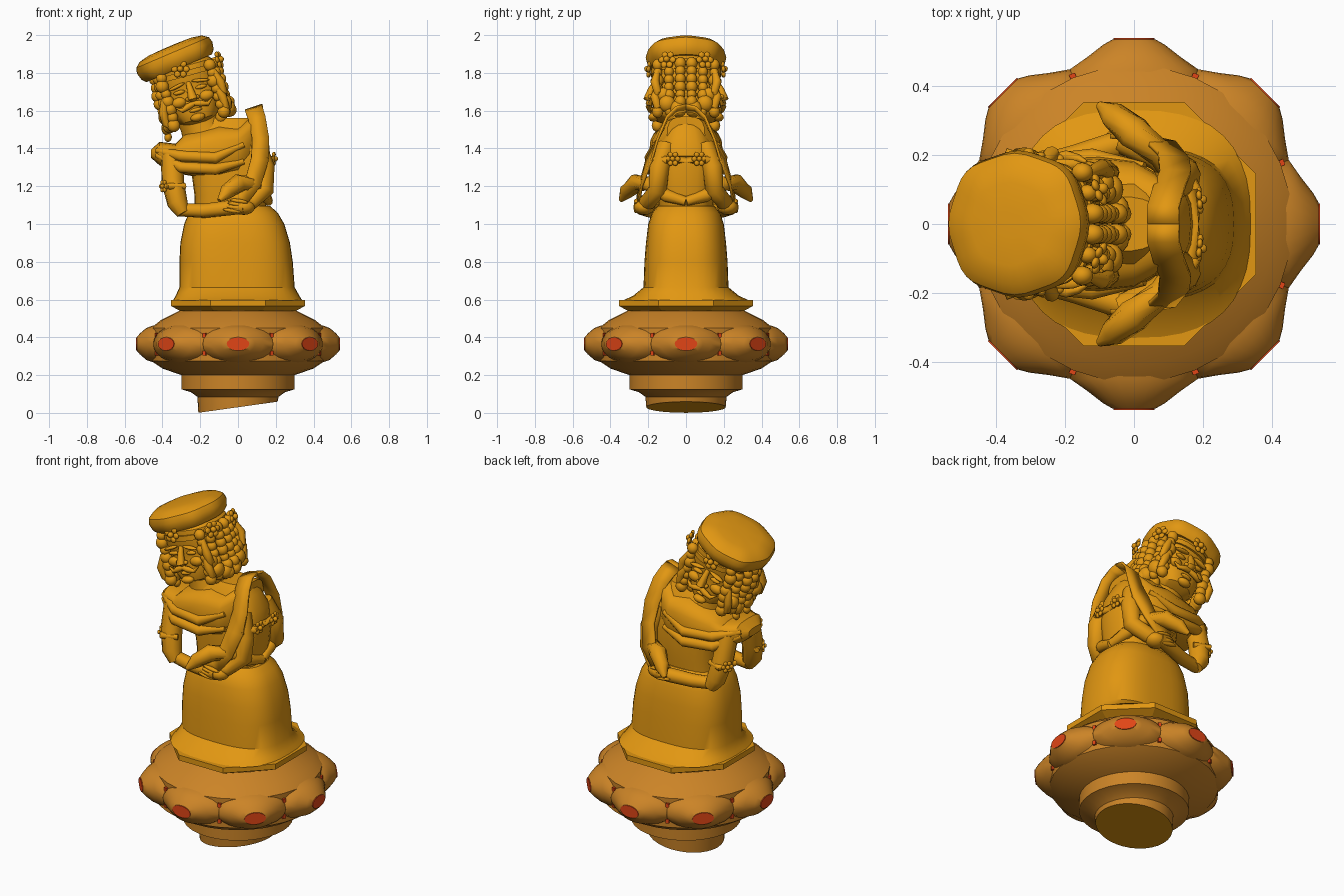
import bpy, bmesh, math, random
from mathutils import Vector, Matrix

if "Cube" in bpy.data.objects:
    bpy.data.objects.remove(bpy.data.objects["Cube"])

random.seed(4)


def material(name, col):
    m = bpy.data.materials.new(name)
    m.diffuse_color = (*col, 1)
    m.use_nodes = True
    m.node_tree.nodes["Principled BSDF"].inputs["Base Color"].default_value = m.diffuse_color
    return m


GOLD = material("gold", (0.76, 0.31, 0.006))
BRONZE = material("bronze", (0.60, 0.23, 0.02))
RED = material("red_enamel", (0.75, 0.06, 0.008))


def finish(name, bm, mat=GOLD, mirror=False, angle=35):
    """bmesh to object, optionally mirrored across y = 0"""
    bmesh.ops.recalc_face_normals(bm, faces=bm.faces)
    me = bpy.data.meshes.new(name)
    bm.to_mesh(me)
    bm.free()
    ob = bpy.data.objects.new(name, me)
    bpy.context.collection.objects.link(ob)
    me.materials.append(mat)
    bpy.ops.object.select_all(action='DESELECT')
    bpy.context.view_layer.objects.active = ob
    ob.select_set(True)
    if angle:
        bpy.ops.object.shade_smooth_by_angle(angle=math.radians(angle))
    if mirror:
        md = ob.modifiers.new("mirror_y", 'MIRROR')
        md.use_axis = (False, True, False)
        md.use_mirror_merge = False
    return ob


def ring(cx, cy, z, rx, ry, n=32, p=2.0, turn=0.0):
    out = []
    for i in range(n):
        a = turn + math.tau * i / n
        c, s = math.cos(a), math.sin(a)
        out.append(Vector((cx + rx * math.copysign(abs(c) ** (2 / p), c),
                           cy + ry * math.copysign(abs(s) ** (2 / p), s), z)))
    return out


def loft_into(bm, rings):
    vs = [[bm.verts.new(v) for v in r] for r in rings]
    n = len(rings[0])
    for a, b in zip(vs, vs[1:]):
        for i in range(n):
            j = (i + 1) % n
            bm.faces.new((a[i], a[j], b[j], b[i]))
    bm.faces.new(vs[0][::-1])
    bm.faces.new(vs[-1])


def loft(name, rings, mat=GOLD, M=None, **kw):
    bm = bmesh.new()
    loft_into(bm, [[M @ v for v in r] if M else r for r in rings])
    return finish(name, bm, mat, **kw)


def tube(name, pts, radii, M=Matrix(), n=10, mirror=True):
    pts = [M @ Vector(p) for p in pts]
    rings = []
    for i, p in enumerate(pts):
        t = (pts[min(i + 1, len(pts) - 1)] - pts[max(i - 1, 0)]).normalized()
        u = t.cross(Vector((0.12, 1, 0.08))).normalized()
        w = t.cross(u)
        rings.append([p + radii[i] * (u * math.cos(math.tau * k / n) + w * math.sin(math.tau * k / n))
                      for k in range(n)])
    return loft(name, rings, mirror=mirror, angle=50)


def blobs(name, items, M=Matrix(), mirror=True):
    bm = bmesh.new()
    for loc, size, tilt in items:
        bmesh.ops.create_uvsphere(bm, u_segments=12, v_segments=8, radius=1, matrix=M @ Matrix.LocRotScale(
            Vector(loc), Matrix.Rotation(tilt, 3, 'Y'), Vector(size)))
    return finish(name, bm, mirror=mirror, angle=50)


def ribbon(name, pts, widths, mirror=True):
    bm = bmesh.new()
    rows = [(bm.verts.new(Vector(p) - Vector(w)), bm.verts.new(Vector(p) + Vector(w)))
            for p, w in zip(pts, widths)]
    for a, b in zip(rows, rows[1:]):
        bm.faces.new((a[0], a[1], b[1], b[0]))
    ob = finish(name, bm, mirror=mirror, angle=50)
    s = ob.modifiers.new("thickness", 'SOLIDIFY')
    s.thickness, s.offset = 0.014, 0


def flower(name, loc, direction, r):
    q = Vector(direction).to_track_quat('Z', 'Y').to_matrix().to_4x4()
    items = [((0, 0, r * .2), (r * .35, r * .35, r * .35), 0)]
    for k in range(6):
        a = math.tau * k / 6
        items.append(((r * .65 * math.cos(a), r * .65 * math.sin(a), 0), (r * .36, r * .36, r * .22), 0))
    blobs(name, items, Matrix.Translation(loc) @ q)


# ---- pedestal: stem cut at a slant, bulging ring
foot = [v + Vector((0, 0, 0.14 * v.x)) for v in ring(0, 0, 0.03, .21, .21)]
base = loft("pedestal", [foot] + [ring(0, 0, z, r, r) for z, r in (
    (.085, .215), (.11, .25), (.125, .30), (.2, .30), (.235, .40), (.275, .46), (.45, .46),
    (.49, .41), (.54, .31), (.56, .30))], BRONZE)
base.data.materials.append(GOLD)
for f in base.data.polygons:
    if f.normal.z < -0.9 and f.center.z < 0.06:
        f.material_index = 1

# eight lobes with red enamel tips, and small red studs in the valleys
lobe_bm, tip_bm = bmesh.new(), bmesh.new()
for k in range(8):
    R = Matrix.Rotation(math.tau * k / 8, 4, 'Z')
    S = R @ Matrix.Rotation(math.pi / 2, 4, 'Y')
    C = Matrix.Translation((0, 0, .365))
    sec = [ring(0, 0, r, h, w, 24) for r, w, h in (
        (.40, .20, .11), (.45, .185, .097), (.485, .135, .085), (.52, .09, .055), (.536, .062, .036))]
    loft_into(lobe_bm, [[C @ S @ v for v in s] for s in sec])
    loft_into(tip_bm, [[C @ S @ v for v in ring(0, 0, r, .035, .06, 16)] for r in (.535, .54)])
    half = Matrix.Rotation(math.tau * (k + .5) / 8, 4, 'Z')
    for z in (.315, .41):
        bmesh.ops.create_cube(tip_bm, size=1, matrix=half @ Matrix.Translation((.462, 0, z))
                              @ Matrix.Diagonal((.02, .018, .024, 1)))
finish("pedestal_lobes", lobe_bm, BRONZE)
finish("enamel_tips", tip_bm, RED)

# ---- octagonal plate and robe skirt
loft("octagon_plate", [ring(0, 0, z, r, r, 8, turn=math.pi / 8) for z, r in
                       ((.54, .33), (.565, .383), (.597, .383))], angle=0)
skirt = []
for z, xl, xr, ry, p in ((.595, -.345, .34, .335, 2.6), (.62, -.33, .325, .28, 2.6), (.665, -.31, .30, .225, 2.7),
                         (.8, -.31, .29, .22, 2.7), (.9, -.305, .275, .212, 2.7), (1.0, -.285, .245, .2, 2.6),
                         (1.06, -.26, .21, .18, 2.5), (1.095, -.23, .17, .15, 2.4), (1.1, -.1, .1, .08, 2)):
    skirt.append(ring((xl + xr) / 2, 0, z, (xr - xl) / 2, ry, 40, p))
loft("robe_skirt", skirt)

# ---- torso, neck and draped mantle
loft("torso", [ring((a + b) / 2, 0, z, (b - a) / 2, ry, 24, 2.8) for z, a, b, ry in (
    (1.05, -.23, .14, .14), (1.15, -.23, .16, .15), (1.3, -.25, .175, .16),
    (1.42, -.28, .165, .15), (1.5, -.26, .12, .12), (1.56, -.2, .08, .08))])
tube("neck", [(-.16, 0, 1.44), (-.2, 0, 1.53), (-.24, 0, 1.64)], [.13, .11, .12], n=20, mirror=False)
mantle = []
for x, z0, z1, ry in ((-.46, 1.35, 1.395, .06), (-.415, 1.31, 1.435, .12), (-.33, 1.275, 1.425, .165),
                      (-.28, 1.26, 1.475, .185), (-.1, 1.23, 1.525, .195), (0, 1.25, 1.515, .185),
                      (.06, 1.3, 1.56, .15), (.1, 1.36, 1.57, .1)):
    mantle.append([Vector((x, v.y, v.x)) for v in ring((z0 + z1) / 2, 0, 0, (z1 - z0) / 2, ry, 20, 3)])
loft("mantle", mantle)
for i, (za, zb, zc) in enumerate(((1.39, 1.35, 1.42), (1.365, 1.29, 1.33))):
    tube("mantle_fold_%d" % i, [(-.43, -.09, za), (-.3, -.17, zb + .01), (-.12, -.19, zb), (.03, -.165, zc)],
         [.015, .03, .03, .015])

# ---- folded arms, hands and sleeve tips
tube("upper_arm", [(-.35, -.1, 1.36), (-.345, -.14, 1.22), (-.32, -.17, 1.11), (-.29, -.18, 1.055)],
     [.06, .06, .055, .035])
tube("forearm", [(-.31, -.16, 1.075), (-.18, -.19, 1.07), (-.05, -.23, 1.085), (.03, -.245, 1.09)],
     [.035, .038, .04, .035])
tube("rear_arm", [(.1, -.1, 1.42), (.14, -.14, 1.3), (.14, -.15, 1.18), (.07, -.2, 1.12), (-.04, -.24, 1.1)],
     [.05, .055, .05, .045, .035])
blobs("hand", [((.03, -.22, 1.09), (.06, .055, .042), 0)]
      + [((-.03 + .012 * k, -.262, 1.07 + .017 * k), (.05, .014, .011), .15) for k in range(4)])
tube("sleeve_tip", [(.16, 0, 1.12), (.14, -.1, 1.15), (.08, -.2, 1.215), (.0, -.265, 1.215), (-.06, -.315, 1.17),
                    (-.1, -.345, 1.125)], [.025, .035, .04, .05, .04, .012])

# armlets with blossoms
tube("armlet", [(.17, 0, 1.34), (.175, -.1, 1.34), (.14, -.18, 1.34)], [.02, .022, .02], n=8)
flower("armlet_blossom", (.19, -.07, 1.345), (1, -.1, 0), .04)
tube("front_armlet", [(-.40, -.1, 1.2), (-.36, -.205, 1.2), (-.28, -.17, 1.2)], [.016, .018, .016], n=8)
flower("front_blossom", (-.395, -.17, 1.2), (-.8, -.6, 0), .035)

# sash looping over the shoulder
ribbon("sash", [(.085, 0, 1.615), (.085, -.05, 1.605), (.1, -.1, 1.56), (.12, -.15, 1.45), (.115, -.195, 1.34),
                (.08, -.235, 1.22), (.02, -.25, 1.14), (-.05, -.255, 1.12)],
       [(.045, 0, .015), (.045, 0, .014), (.045, 0, .01), (.045, 0, 0), (.045, .01, -.01),
        (.04, 0, -.02), (.03, 0, -.03), (.02, 0, -.03)])

# ---- head with matching faces front and back
H = Matrix.Translation((-.25, 0, 1.70)) @ Matrix.Rotation(-.27, 4, 'Y')
loft("head", [ring(x, 0, z, rx, ry, 28, 2.6) for z, x, rx, ry in (
    (-.17, .0, .07, .11), (-.15, .0, .105, .165), (-.11, .0, .13, .175), (-.04, 0, .15, .17),
    (.02, 0, .155, .16), (.06, 0, .16, .175), (.14, 0, .155, .17), (.18, 0, .12, .13))], M=H)
tube("nose", [(0, -.165, .05), (0, -.185, .01), (0, -.2, -.035), (0, -.175, -.055)], [.013, .018, .026, .012], H)
features = [((s * .06, -.165, .012), (.032, .014, .012), 0) for s in (-1, 1)]          # eyes
features += [((s * .065, -.173, .045), (.048, .016, .01), s * .2) for s in (-1, 1)]    # brows
features += [((s * .075, -.157, -.04), (.04, .025, .028), 0) for s in (-1, 1)]         # cheeks
features += [((s * .024, -.188, -.035), (.015, .015, .012), 0) for s in (-1, 1)]       # nostrils
features += [((0, -.175, -.1), (.035, .016, .011), 0), ((0, -.172, -.14), (.04, .028, .022), 0)]
blobs("face_features", features, H)
for s in (-1, 1):
    tube("moustache", [(0, -.19, -.064), (s * .035, -.197, -.072), (s * .07, -.19, -.085), (s * .1, -.18, -.062)],
         [.014, .017, .012, .004], H, n=8)

# curled hair and side whiskers on both flanks
curls = []
for s in (-1, 1):
    for row in range(7):
        for y in (-.15, -.09, -.03):
            z = .11 - .043 * row
            r = random.uniform(.026, .036)
            curls.append(((s * (.165 - .3 * abs(y + .03) + .012 * random.random()), y, z), (r, r * .9, r), s * .5))
for x, y, z, r in ((-.17, -.11, -.09, .04), (-.15, -.1, -.14, .04), (.15, -.12, -.06, .04), (.16, -.1, -.11, .045),
                   (.17, -.04, -.14, .045), (.12, -.06, -.17, .04), (-.17, -.05, -.15, .04), (-.18, -.05, -.2, .025)):
    curls.append(((x, y, z), (r * .8, r, r), .4))
blobs("curled_hair", curls, H)
for i, (x, z) in enumerate(((.16, -.02), (-.165, -.1), (.15, -.1))):
    tube("hair_lock_%d" % i, [(x * .9, -.15, z + .1), (x * 1.03, -.165, z + .03), (x * 1.05, -.15, z - .03),
                              (x * .93, -.16, z - .06)], [.015, .024, .02, .006], H, n=8)

# headband and blossoms below the cap
loft("headband", [ring(0, 0, z, .165, .185, 28, 2.5) for z in (.085, .115)], M=H)
flower("brow_blossom", (-.305, -.195, 1.82), (-.1, -1, .1), .048)
flower("temple_blossom", (-.1, -.1, 1.87), (1, -.35, .3), .048)

# ---- soft slanted cap with gentle scallops
C = Matrix.Translation((-.335, 0, 1.88)) @ Matrix.Rotation(math.radians(-23), 4, 'Y')
cap = []
for z, r in ((-.055, .155), (-.06, .185), (-.04, .203), (.0, .213), (.03, .205), (.053, .175), (.064, .12), (.067, .04)):
    rr = ring(0, 0, z, r, r * .985, 48, 2.25)
    cap.append([Vector((v.x, v.y, v.z)) * 1 if r < .1 else
                Vector((v.x * (1 + .018 * math.cos(8 * math.atan2(v.y, v.x))),
                        v.y * (1 + .018 * math.cos(8 * math.atan2(v.y, v.x))), v.z)) for v in rr])
loft("soft_cap", cap, M=C)
